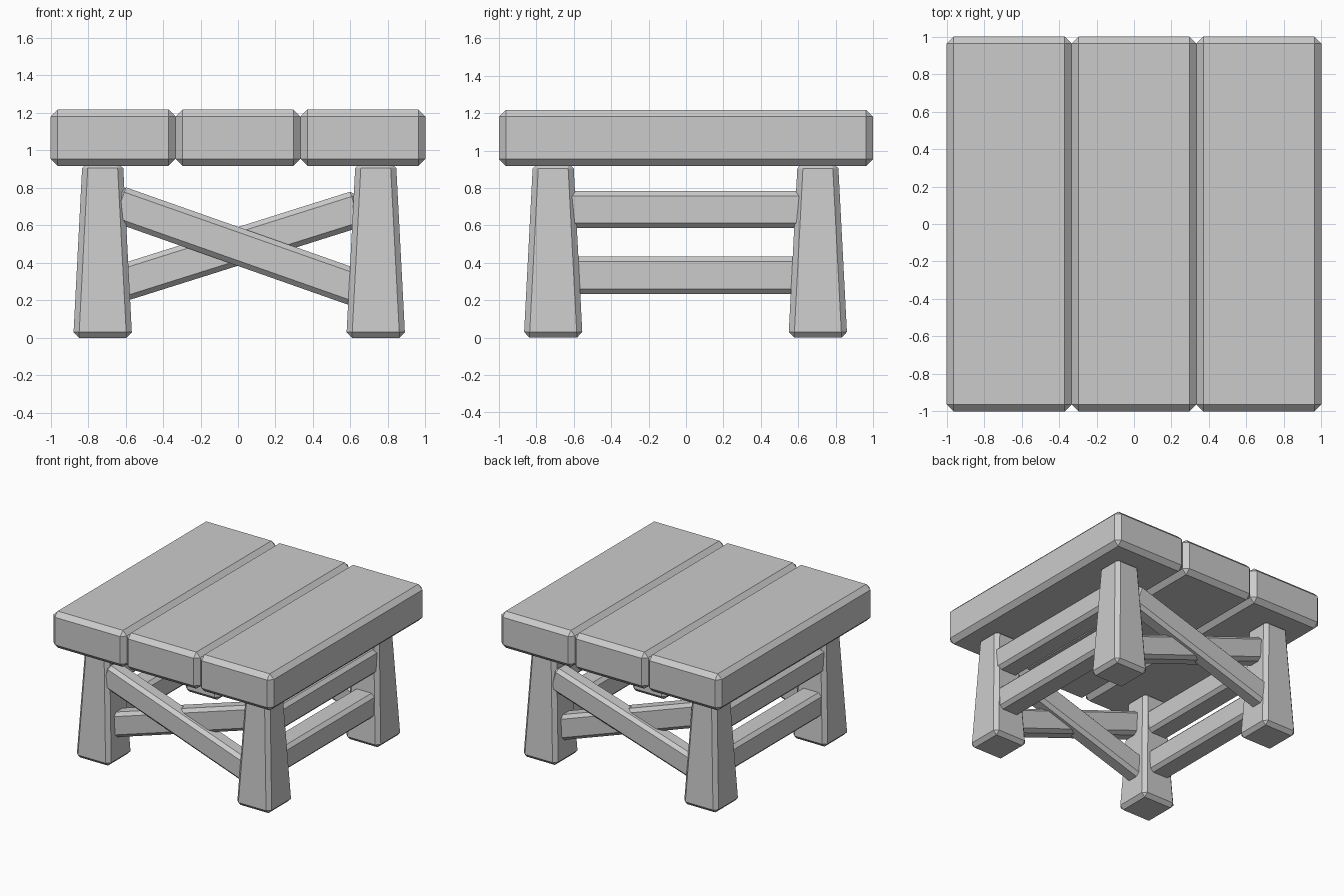
import bpy, bmesh
from math import atan
from mathutils import Matrix

if "Cube" in bpy.data.objects:
    bpy.data.objects.remove(bpy.data.objects["Cube"])


def beam(name, size, loc, bevel, tilt=0.0, taper=1.0):
    """Chamfered box, optionally tapered to the top and tilted about y."""
    bm = bmesh.new()
    bmesh.ops.create_cube(bm, size=1)
    for v in bm.verts:
        k = taper if v.co.z > 0 else 1.0
        v.co.x *= size[0] * k
        v.co.y *= size[1] * k
        v.co.z *= size[2]
    bmesh.ops.bevel(bm, geom=bm.edges[:], offset=bevel, segments=1,
                    affect='EDGES', profile=0.5)
    bmesh.ops.recalc_face_normals(bm, faces=bm.faces[:])
    bm.transform(Matrix.Rotation(tilt, 4, 'Y'))
    mesh = bpy.data.meshes.new(name)
    bm.to_mesh(mesh)
    bm.free()
    ob = bpy.data.objects.new(name, mesh)
    ob.location = loc
    bpy.context.collection.objects.link(ob)
    return ob


# three top planks
for i, side in enumerate(("left", "middle", "right")):
    beam(f"{side}_plank", (2 / 3, 2, 0.3), ((i - 1) * 2 / 3, 0, 1.068), 0.037)

# four tapered legs
LEG_X = {"left": -0.722, "right": 0.735}
LEG_Y = {"front": -0.71, "back": 0.705}
for sx, x in LEG_X.items():
    for sy, y in LEG_Y.items():
        beam(f"{sy}_{sx}_leg", (0.314, 0.314, 0.935), (x, y, 0.4675), 0.03, taper=0.69)

# two horizontal rails on each side
for sx, x in LEG_X.items():
    for level, z in (("lower", 0.333), ("upper", 0.685)):
        xc = x + (0.01 if x > 0 else -0.01)
        beam(f"{sx}_{level}_rail", (0.19, 1.28, 0.2), (xc, 0, z), 0.027)

# crossed braces at front and back, one lying slightly behind the other
FALL, RISE = atan(0.352), -atan(0.315)
for end, y_fall, y_rise in (("front", -0.75, -0.70), ("back", 0.70, 0.75)):
    beam(f"{end}_falling_brace", (1.39, 0.14, 0.197), (0, y_fall, 0.488), 0.027, FALL)
    beam(f"{end}_rising_brace", (1.37, 0.14, 0.197), (0, y_rise, 0.488), 0.027, RISE)
